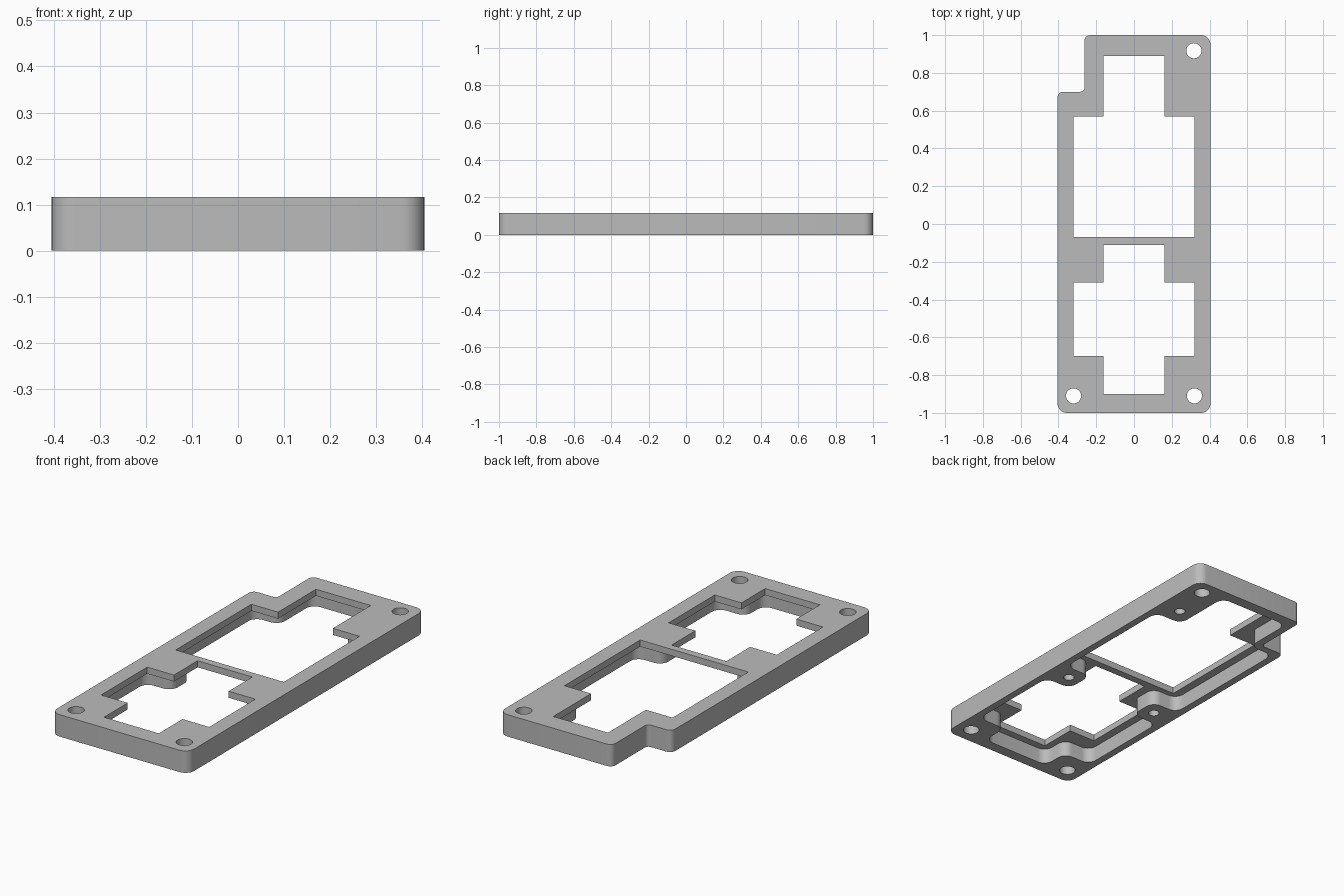
import bpy, bmesh, math
from mathutils import Vector

if "Cube" in bpy.data.objects:
    bpy.data.objects.remove(bpy.data.objects["Cube"])

H = 0.117       # overall height
PLATE = 0.035   # thickness of the top plate
UNDER = H - PLATE

grey = bpy.data.materials.new("plain grey")
grey.diffuse_color = (0.5, 0.5, 0.5, 1)
grey.use_nodes = True
grey.node_tree.nodes["Principled BSDF"].inputs["Base Color"].default_value = grey.diffuse_color


def rounded(corners, steps=7):
    """Fillet every (x, y, radius) corner of a closed outline."""
    out = []
    n = len(corners)
    for i, (x, y, r) in enumerate(corners):
        p = Vector((x, y))
        if r == 0:
            out.append(p)
            continue
        a = (Vector(corners[i - 1][:2]) - p).normalized()
        b = (Vector(corners[(i + 1) % n][:2]) - p).normalized()
        centre = p + (a + b) * r   # all corners are right angles
        for k in range(steps + 1):
            t = k / steps * math.pi / 2
            out.append(centre - b * r * math.cos(t) - a * r * math.sin(t))
    return out


def circle(x, y, r, n=32):
    return [Vector((x + r * math.cos(2 * math.pi * k / n),
                    y + r * math.sin(2 * math.pi * k / n))) for k in range(n)]


def prism(name, pts, z0, z1):
    bm = bmesh.new()
    face = bm.faces.new([bm.verts.new((p.x, p.y, z0)) for p in pts])
    ext = bmesh.ops.extrude_face_region(bm, geom=[face])
    for v in ext["geom"]:
        if isinstance(v, bmesh.types.BMVert):
            v.co.z = z1
    bmesh.ops.recalc_face_normals(bm, faces=bm.faces)
    me = bpy.data.meshes.new(name)
    bm.to_mesh(me)
    bm.free()
    ob = bpy.data.objects.new(name, me)
    bpy.context.collection.objects.link(ob)
    me.materials.append(grey)
    return ob


def same(r, pts):
    return [(x, y, r) for x, y in pts]


# Outer body with the notched back left corner
frame = prism("frame", rounded([
    (-0.405, -1, 0.05), (0.405, -1, 0.05), (0.405, 1, 0.05), (-0.262, 1, 0.03),
    (-0.262, 0.70, 0.022), (-0.405, 0.70, 0.03)]), 0, H)

cutters = []

# Hollow underside, leaving a thin wall and the screw bosses
cutters.append(prism("hollow_cutter", rounded(same(0.05, [
    (-0.2, -0.94), (0.2, -0.94), (0.2, -0.79), (0.365, -0.79),
    (0.365, -0.26), (0.21, -0.26), (0.21, -0.10), (0.365, -0.10),
    (0.365, 0.61), (0.2, 0.61), (0.2, 0.94), (-0.22, 0.94),
    (-0.22, 0.66), (-0.365, 0.66), (-0.365, -0.10), (-0.21, -0.10),
    (-0.21, -0.26), (-0.365, -0.26), (-0.365, -0.79), (-0.2, -0.79)])),
    -0.1, UNDER))

# Windows through the top plate
W, N = 0.32, 0.162
cutters.append(prism("back_window_cutter", rounded(same(0, [
    (-W, -0.07), (W, -0.07), (W, 0.57), (N, 0.57),
    (N, 0.89), (-N, 0.89), (-N, 0.57), (-W, 0.57)])), 0.04, H + 0.1))
cutters.append(prism("front_window_cutter", rounded(same(0, [
    (-N, -0.90), (N, -0.90), (N, -0.70), (W, -0.70), (W, -0.31), (N, -0.31),
    (N, -0.11), (-N, -0.11), (-N, -0.31), (-W, -0.31), (-W, -0.70),
    (-N, -0.70)])), 0.04, H + 0.1))

# Corner holes go right through, boss holes are blind from below
for x, y in ((-0.32, -0.91), (0.32, -0.91), (0.317, 0.917)):
    cutters.append(prism("corner_hole_cutter", circle(x, y, 0.04), -0.1, H + 0.1))
for x, y in ((-0.283, -0.18), (0.283, -0.18), (0.283, 0.70)):
    cutters.append(prism("boss_hole_cutter", circle(x, y, 0.027, 24), -0.1, UNDER))

# Cut everything, then remove the cutters
bpy.context.view_layer.objects.active = frame
for c in cutters:
    mod = frame.modifiers.new("cut", 'BOOLEAN')
    mod.operation = 'DIFFERENCE'
    mod.solver = 'EXACT'
    mod.object = c
    bpy.ops.object.modifier_apply(modifier=mod.name)
    bpy.data.objects.remove(c)

# Smooth the fillets and holes, keep edges sharp
bpy.ops.object.select_all(action='DESELECT')
frame.select_set(True)
bpy.ops.object.shade_smooth_by_angle(angle=math.radians(30))
